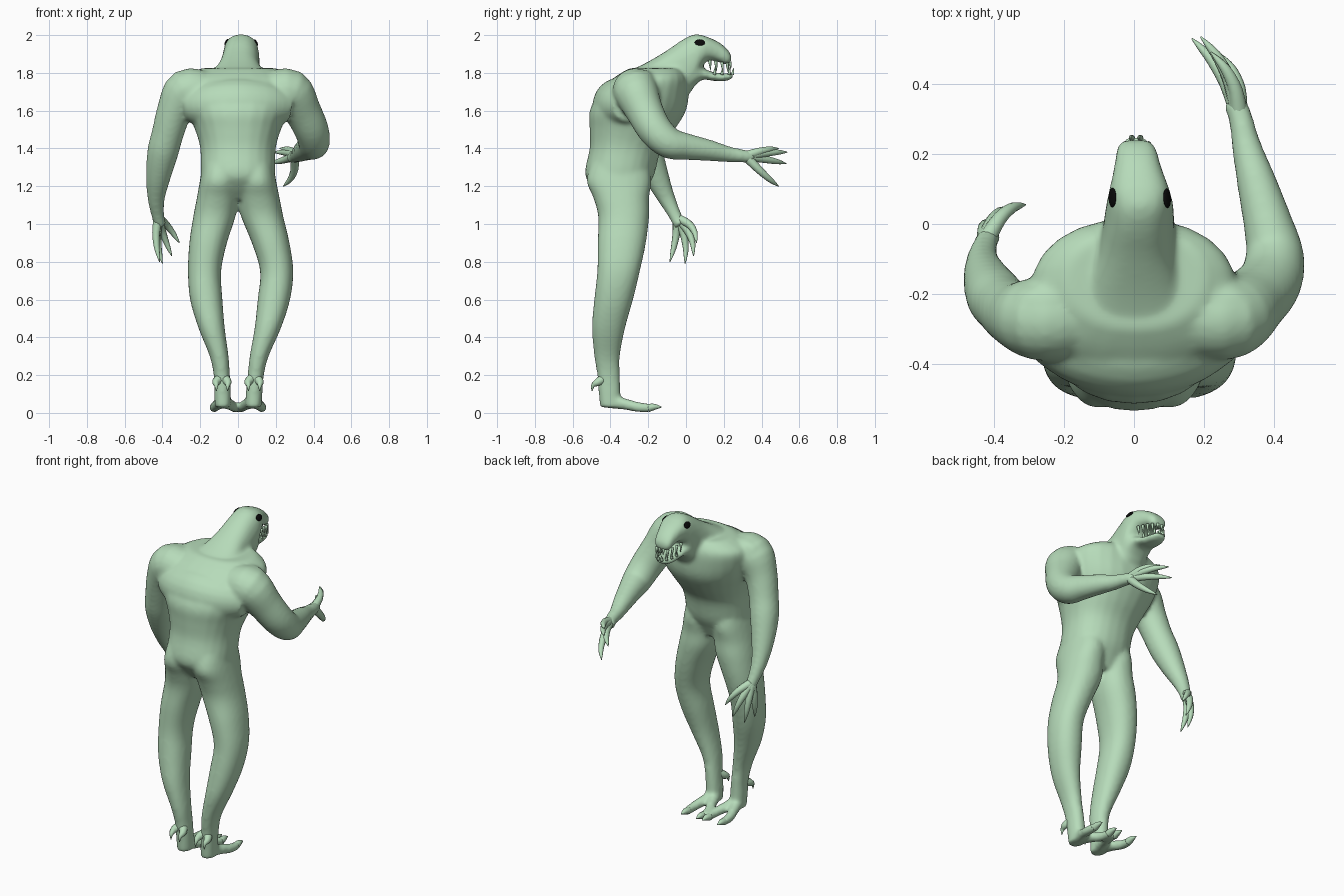
import bpy, bmesh, math
from mathutils import Vector, Matrix

if "Cube" in bpy.data.objects:
    bpy.data.objects.remove(bpy.data.objects["Cube"])


def material(name, rgb):
    m = bpy.data.materials.new(name)
    m.diffuse_color = (*rgb, 1)
    m.use_nodes = True
    m.node_tree.nodes["Principled BSDF"].inputs["Base Color"].default_value = m.diffuse_color
    return m


GREEN = material("pale green skin", (0.47, 0.71, 0.49))
BLACK = material("black", (0.003, 0.003, 0.003))
X, Y, Z = Vector((1, 0, 0)), Vector((0, 1, 0)), Vector((0, 0, 1))


def dense(rows, steps=4):
    """Catmull-Rom interpolation of a list of number rows."""
    out = []
    for i in range(len(rows) - 1):
        p = [rows[max(0, min(len(rows) - 1, i + k))] for k in (-1, 0, 1, 2)]
        for s in range(steps):
            t = s / steps
            out.append([0.5 * (2 * b + (c - a) * t + (2 * a - 5 * b + 4 * c - d) * t * t
                               + (3 * b - a - 3 * c + d) * t ** 3) for a, b, c, d in zip(*p)])
    return out + [list(rows[-1])]


def loft(bm, rings, n=24, power=2.2):
    """Skin closed superellipse rings (centre, ru, rv, u, v)."""
    def sgn(v):
        return math.copysign(abs(v) ** (2 / power), v)
    loops = []
    for c, ru, rv, u, v in rings:
        loops.append([bm.verts.new(c + u * ru * sgn(math.cos(a)) + v * rv * sgn(math.sin(a)))
                      for a in (2 * math.pi * k / n for k in range(n))])
    for a, b in zip(loops, loops[1:]):
        for k in range(n):
            bm.faces.new((a[k], a[(k + 1) % n], b[(k + 1) % n], b[k]))
    bm.faces.new(loops[0])
    bm.faces.new(loops[-1])


def upright(bm, rows, power=2.2):
    """Rows (x, y, z, rx, ry) of horizontal rings."""
    loft(bm, [(Vector(r[:3]), r[3], r[4], X, Y) for r in dense(rows)], power=power)


def along_y(bm, rows, power=2.4):
    """Rows (x, y, z_low, z_high, rx) of rings facing y."""
    loft(bm, [(Vector((r[0], r[1], (r[2] + r[3]) / 2)), r[4], (r[3] - r[2]) / 2, X, Z)
              for r in dense(rows)], power=power)


def limb(bm, rows, n=20, steps=4):
    """Rows (x, y, z, radius) of a round tube."""
    pts = dense(rows, steps)
    rings, u = [], None
    for i, p in enumerate(pts):
        t = (Vector(pts[min(i + 1, len(pts) - 1)][:3]) - Vector(pts[max(i - 1, 0)][:3])).normalized()
        u = t.orthogonal() if u is None else u - t * u.dot(t)
        u.normalize()
        rings.append((Vector(p[:3]), p[3], p[3], u.copy(), t.cross(u)))
    loft(bm, rings, n, 2)


def finish(bm, name, mat):
    bmesh.ops.recalc_face_normals(bm, faces=bm.faces)
    me = bpy.data.meshes.new(name)
    bm.to_mesh(me)
    bm.free()
    ob = bpy.data.objects.new(name, me)
    bpy.context.collection.objects.link(ob)
    me.materials.append(mat)
    for p in me.polygons:
        p.use_smooth = True
    return ob


# ---- body: overlapping lofts fused by a voxel remesh ----
bm = bmesh.new()
# torso
upright(bm, [(0, -.335, 1.13, .15, .10), (0, -.35, 1.20, .18, .15), (0, -.35, 1.27, .197, .185),
             (0, -.32, 1.40, .2, .19), (0, -.285, 1.50, .228, .225), (0, -.255, 1.60, .27, .255),
             (0, -.22, 1.70, .295, .235), (0, -.185, 1.775, .285, .195), (.005, -.16, 1.825, .2, .14)])
# broad shoulder blades across the back
limb(bm, [(-.26, -.30, 1.63, .09), (-.14, -.335, 1.63, .13), (0, -.35, 1.63, .145),
          (.14, -.335, 1.63, .13), (.26, -.30, 1.63, .09)])
# neck and upper head, then lower jaw
along_y(bm, [(0, -.30, 1.62, 1.81, .18), (0, -.2, 1.62, 1.86, .15), (.005, -.1, 1.64, 1.92, .115),
             (.012, -.02, 1.66, 1.975, .103), (.016, .04, 1.72, 2.003, .098), (.016, .085, 1.83, 2.0, .09),
             (.014, .12, 1.865, 1.988, .08), (.01, .17, 1.858, 1.965, .066),
             (.007, .215, 1.842, 1.93, .057), (.006, .24, 1.855, 1.895, .04)])
along_y(bm, [(.012, -.02, 1.67, 1.85, .09), (.014, .05, 1.735, 1.86, .088), (.012, .09, 1.765, 1.825, .075),
             (.009, .15, 1.757, 1.803, .06), (.006, .21, 1.757, 1.797, .05), (.005, .25, 1.772, 1.8, .032)])
# legs, the right one standing slightly wider
for s, d in ((-1, 0), (1, 1)):
    def lx(x, o): return s * (x + o * d)
    upright(bm, [(lx(.085, 0), -.345, 1.38, .09, .13), (lx(.098, 0), -.355, 1.24, .102, .172),
                 (lx(.108, .002), -.343, 1.14, .11, .148),
                 (lx(.125, .003), -.33, 1.04, .112, .135), (lx(.158, .015), -.34, .90, .1, .128),
                 (lx(.177, .028), -.357, .75, .088, .113), (lx(.168, .022), -.383, .60, .086, .103),
                 (lx(.14, .018), -.41, .45, .07, .088), (lx(.10, .012), -.418, .30, .05, .068),
                 (lx(.086, .008), -.41, .20, .043, .06), (lx(.082, .004), -.405, .11, .044, .058),
                 (lx(.08, .002), -.40, .03, .043, .056)])
    # two spread toes
    for tx in (.125, .02):
        limb(bm, [(s * .08, -.42, .062, .036), (s * (.08 + tx) / 2, -.33, .048, .031),
                  (s * tx, -.25, .03, .027), (s * tx, -.185, .026, .024)])
# arms: left hanging, right reaching forward
limb(bm, [(-.19, -.27, 1.69, .12), (-.275, -.27, 1.70, .12), (-.335, -.26, 1.60, .095),
          (-.372, -.235, 1.48, .085), (-.398, -.205, 1.38, .083), (-.422, -.155, 1.25, .066),
          (-.433, -.105, 1.14, .047), (-.425, -.06, 1.05, .035), (-.41, -.03, .99, .032)])
limb(bm, [(.19, -.265, 1.69, .12), (.275, -.265, 1.70, .12), (.34, -.22, 1.60, .1),
          (.388, -.165, 1.50, .092), (.402, -.09, 1.43, .084), (.383, 0, 1.41, .071),
          (.35, .12, 1.39, .057), (.322, .22, 1.37, .043), (.305, .30, 1.36, .035),
          (.285, .355, 1.35, .034)])
# square shoulder corners
for s in (-1, 1):
    limb(bm, [(s * .2, -.22, 1.755, .06), (s * .27, -.225, 1.758, .057), (s * .315, -.23, 1.745, .05)])
body = finish(bm, "body", GREEN)
rm = body.modifiers.new("fuse", 'REMESH')
rm.mode = 'VOXEL'
rm.voxel_size = 0.011
rm.use_smooth_shade = True
sm = body.modifiers.new("soften", 'SMOOTH')
sm.factor, sm.iterations = 0.5, 10
bpy.context.view_layer.objects.active = body
body.select_set(True)
for m in ("fuse", "soften"):
    bpy.ops.object.modifier_apply(modifier=m)

# ---- clawed fingers: base, bulge direction, tips ----
hands = {
    "left_fingers": ((-.422, -.045, 1.03), (-.01, .02, .01),
                     [(-.415, -.085, .80), (-.40, -.005, .79), (-.35, .04, .83), (-.31, .055, .90)]),
    "right_fingers": ((.30, .315, 1.36), (.018, .01, 0),
                      [(.22, .49, 1.40), (.19, .535, 1.38), (.165, .53, 1.32), (.24, .49, 1.20)]),
}
for name, (base, bulge, tips) in hands.items():
    bm = bmesh.new()
    centre = sum((Vector(t) for t in tips), Vector()) / 4
    for t in tips:
        b, t = Vector(base), Vector(t)
        rows = [(*b, .026)]
        for f, r in ((.35, .021), (.65, .016), (.85, .010)):
            p = b.lerp(t, f) + Vector(bulge) * math.sin(math.pi * f) + (t - centre) * .12 * math.sin(math.pi * f)
            rows.append((*p, r))
        limb(bm, rows + [(*t, .002)], n=10, steps=3)
    finish(bm, name, GREEN)

# ---- toe claws and heel spurs ----
bm = bmesh.new()
for s in (-1, 1):
    for tx in (.125, .02):
        limb(bm, [(s * tx, -.20, .026, .022), (s * tx, -.165, .032, .016), (s * tx, -.13, .03, .002)], n=10)
    for hx in (.055, .115):
        limb(bm, [(s * .085, -.42, .19, .03), (s * hx, -.463, .165, .022),
                  (s * hx, -.492, .145, .011), (s * hx, -.497, .115, .002)], n=10)
finish(bm, "foot_claws", GREEN)

# ---- teeth: pointed cones around both jaws ----
bm = bmesh.new()


def tooth(x, y, z, h, r=.009):
    limb(bm, [(x, y, z, r), (x, y + .003, z + h * .5, r * .65), (x, y + .006, z + h, .001)], n=8, steps=2)


for s in (-1, 1):
    for y, w in ((.125, .064), (.157, .057), (.19, .05), (.218, .038)):
        tooth(.01 + s * w, y, 1.868 - (y - .12) * .15, -.055)
    for y, w in ((.15, .048), (.19, .043), (.228, .033)):
        tooth(.008 + s * w, y, 1.79, .045)
    tooth(.006 + s * .014, .232, 1.858, -.035)
    tooth(.006 + s * .012, .246, 1.79, .035)
finish(bm, "teeth", GREEN)

# ---- eyes: thin ovals laid on the head surface ----
for s, side in ((-1, "left"), (1, "right")):
    ok, loc, nor, _ = body.closest_point_on_mesh(Vector((.018 + s * .12, .076, 1.985)))
    u = (Y - nor * Y.dot(nor)).normalized()
    v = nor.cross(u)
    bm = bmesh.new()
    basis = Matrix((u, v, nor)).transposed().to_4x4()
    bmesh.ops.create_uvsphere(bm, u_segments=20, v_segments=10, radius=1,
                              matrix=Matrix.Translation(loc) @ basis @ Matrix.Diagonal((.028, .019, .007, 1)))
    finish(bm, side + "_eye", BLACK)
